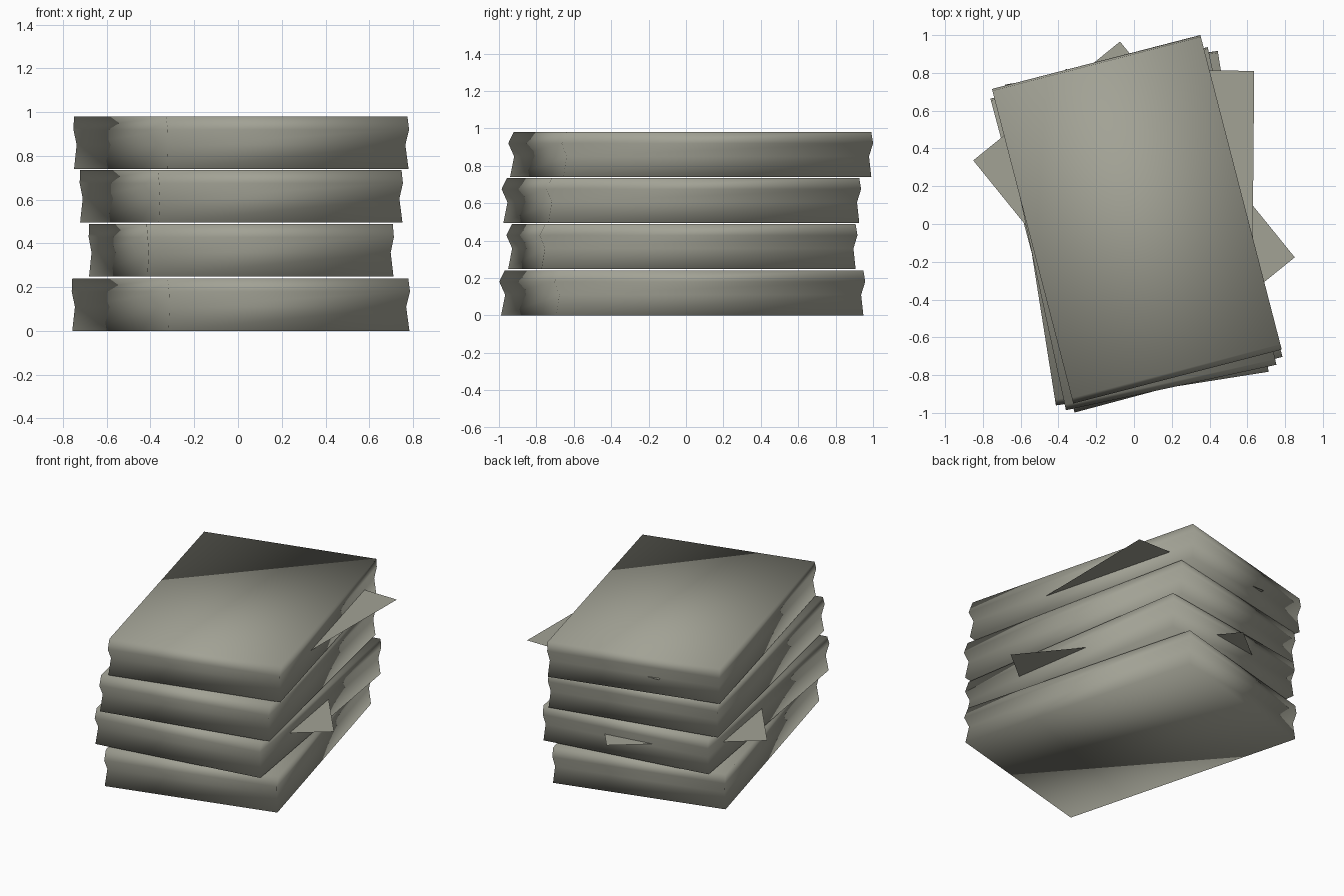
import bpy, bmesh, math

cube = bpy.data.objects.get("Cube")
if cube:
    bpy.data.objects.remove(cube, do_unlink=True)

# One weathered paper colour for everything
paper = bpy.data.materials.new("olive_grey")
paper.use_nodes = True
colour = (0.36, 0.36, 0.30, 1.0)
paper.diffuse_color = colour
bsdf = paper.node_tree.nodes["Principled BSDF"]
bsdf.inputs["Base Color"].default_value = colour
bsdf.inputs["Roughness"].default_value = 0.9


def add_part(name, bm, location, degrees, smooth):
    mesh = bpy.data.meshes.new(name)
    for face in bm.faces:
        face.smooth = smooth
    bm.to_mesh(mesh)
    bm.free()
    mesh.materials.append(paper)
    obj = bpy.data.objects.new(name, mesh)
    obj.location = location
    obj.rotation_euler.z = math.radians(degrees)
    bpy.context.collection.objects.link(obj)


# Pinched edge profile: height, half width, front reach, back reach
PROFILE = [(0.0, 0.57, 0.85, 0.85), (0.11, 0.56, 0.83, 0.84),
           (0.18, 0.57, 0.86, 0.86), (0.24, 0.57, 0.83, 0.85)]


def bundle(name, location, degrees):
    bm = bmesh.new()
    rings = []
    for z, half, front, back in PROFILE:
        corners = [(-half, -front), (half, -front), (half, back), (-half, back)]
        rings.append([bm.verts.new((x, y, z)) for x, y in corners])
    for low, high in zip(rings, rings[1:]):
        for i in range(4):
            j = (i + 1) % 4
            bm.faces.new((low[i], low[j], high[j], high[i]))
    bm.faces.new(rings[0][::-1])
    bm.faces.new(rings[-1])
    add_part(name, bm, location, degrees, True)


def loose_sheet(name, location, degrees):
    bm = bmesh.new()
    w, d = 0.5, 0.735
    bm.faces.new([bm.verts.new((x, y, 0)) for x, y in
                  [(-w, -d), (w, -d), (w, d), (-w, d)]])
    add_part(name, bm, location, degrees, False)


# Four stacked bundles, each turned a little differently
bundle("bottom_bundle", (0.013, -0.02, 0.0), 15)
bundle("lower_bundle", (0.015, -0.022, 0.248), 9)
bundle("upper_bundle", (0.015, -0.025, 0.495), 12.2)
bundle("top_bundle", (0.015, 0.025, 0.74), 14.5)

# Loose sheets poking out of the bundles
loose_sheet("lower_loose_sheet", (0.0, 0.08, 0.375), 39)
loose_sheet("upper_loose_sheet", (0.13, 0.08, 0.845), -0.5)
